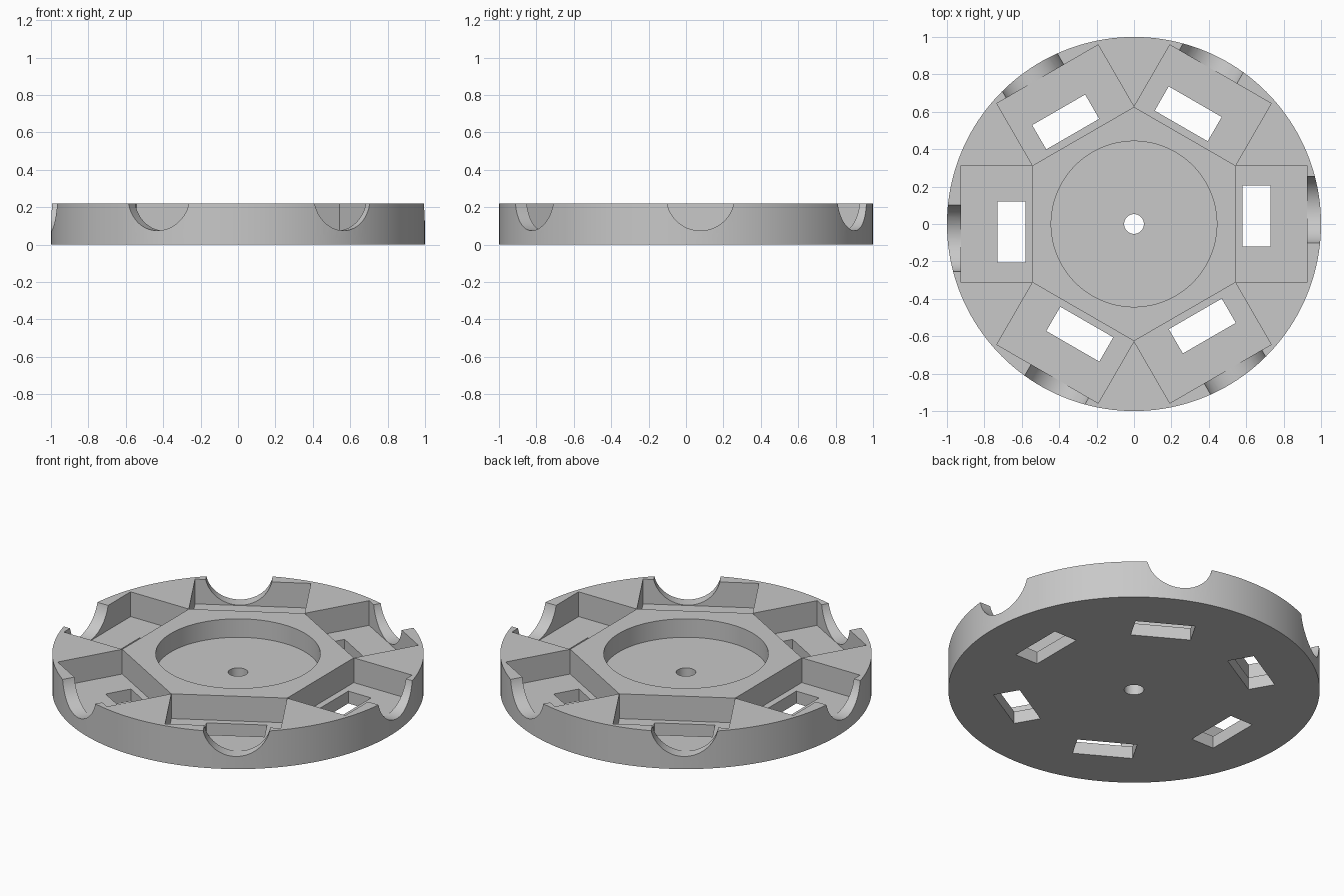
import bpy, math
from mathutils import Matrix

if "Cube" in bpy.data.objects:
    bpy.data.objects.remove(bpy.data.objects["Cube"], do_unlink=True)

HEIGHT = 0.22
FLOOR = 0.073

grey = bpy.data.materials.new("light grey")
grey.use_nodes = True
colour = (0.58, 0.58, 0.58, 1)
grey.diffuse_color = colour
grey.node_tree.nodes["Principled BSDF"].inputs["Base Color"].default_value = colour


def cylinder(name, radius, z0, z1, sides):
    bpy.ops.mesh.primitive_cylinder_add(vertices=sides, radius=radius, depth=z1 - z0,
                                        location=(0, 0, (z0 + z1) / 2))
    ob = bpy.context.object
    ob.name = name
    return ob


def box(name, x0, x1, y0, y1, z0, z1):
    bpy.ops.mesh.primitive_cube_add(size=1)
    ob = bpy.context.object
    ob.name = name
    ob.data.transform(Matrix.Translation(((x0 + x1) / 2, (y0 + y1) / 2, (z0 + z1) / 2))
                      @ Matrix.Diagonal((x1 - x0, y1 - y0, z1 - z0, 1)))
    return ob


def cut(target, cutter):
    mod = target.modifiers.new(cutter.name, "BOOLEAN")
    mod.operation = "DIFFERENCE"
    mod.solver = "EXACT"
    mod.object = cutter
    cutter.hide_render = True
    bpy.ops.object.select_all(action="DESELECT")
    target.select_set(True)
    bpy.context.view_layer.objects.active = target
    bpy.ops.object.modifier_apply(modifier=mod.name)
    bpy.data.objects.remove(cutter, do_unlink=True)


# Round body with a central recess and axle hole
disc = cylinder("carousel_disc", 1.0, 0, HEIGHT, 160)
cut(disc, cylinder("centre_recess", 0.443, HEIGHT / 2, 0.4, 96))
cut(disc, cylinder("axle_hole", 0.053, -0.1, 0.4, 48))

# Six compartments, each with a floor slot and a rounded notch in the rim
for i in range(6):
    turn = Matrix.Rotation(i * math.pi / 3, 4, "Z")
    pocket = box("pocket", 0.542, 0.925, -0.313, 0.313, FLOOR, 0.4)
    slot = box("slot", 0.58, 0.73, -0.12, 0.207, -0.1, 0.15)
    notch = cylinder("notch", 0.182, -0.15, 0.15, 72)
    notch.location = (0, 0, 0)
    notch.data.transform(Matrix.Translation((1.0, 0.077, 0.257))
                         @ Matrix.Rotation(math.pi / 2, 4, "Y"))
    for cutter in (pocket, slot, notch):
        cutter.matrix_world = turn
        bpy.context.view_layer.update()
        cut(disc, cutter)

disc.data.materials.clear()
disc.data.materials.append(grey)
for face in disc.data.polygons:
    face.material_index = 0
bpy.ops.object.select_all(action="DESELECT")
disc.select_set(True)
bpy.context.view_layer.objects.active = disc
bpy.ops.object.shade_smooth_by_angle(angle=math.radians(30))
